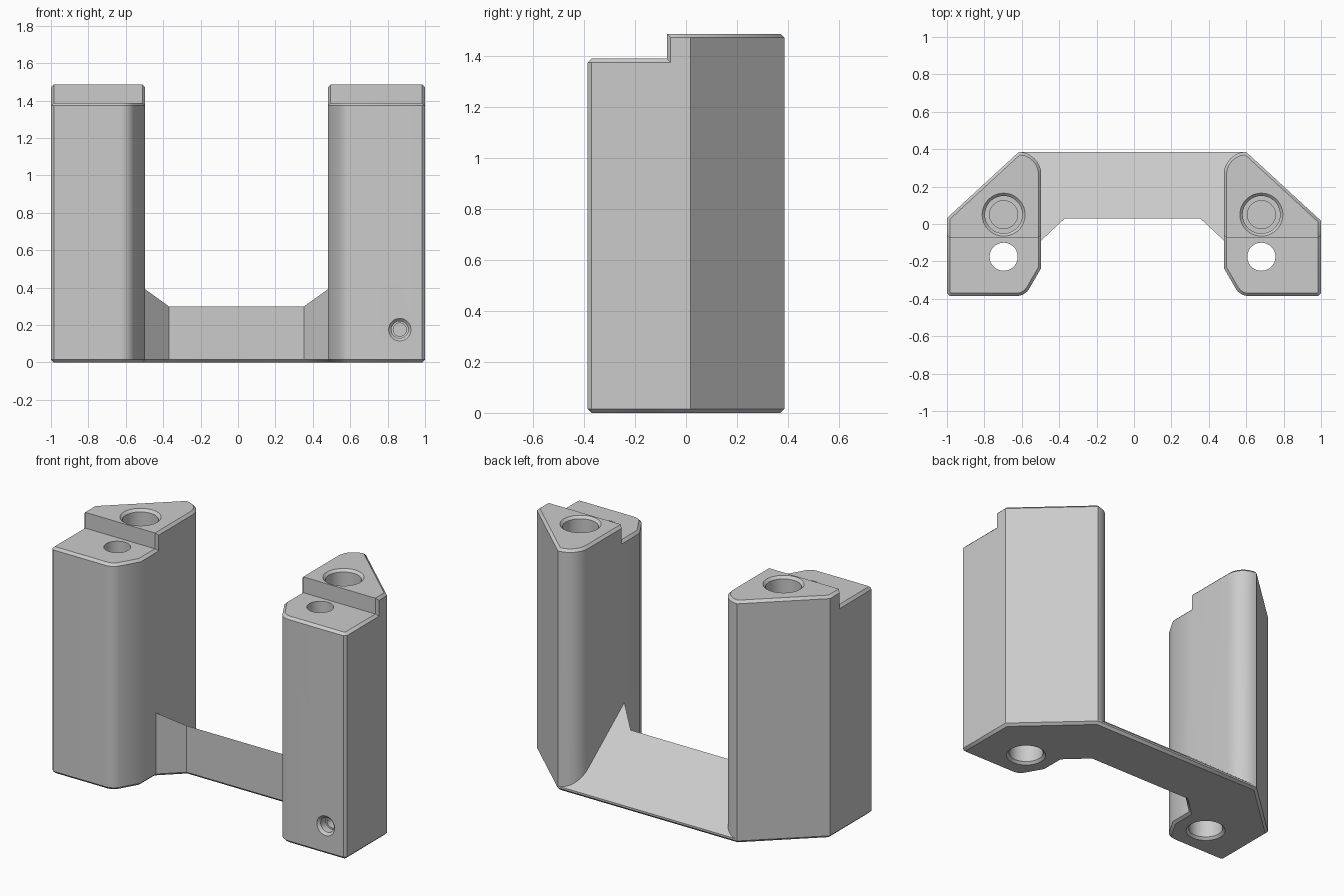
import bpy, bmesh
from math import cos, sin, radians, pi
from mathutils import Matrix, Vector

if "Cube" in bpy.data.objects:
    bpy.data.objects.remove(bpy.data.objects["Cube"], do_unlink=True)

MID = -0.008        # mirror line of the two legs
BACK, FRONT = 0.385, -0.385
INNER, APEX = 0.488, 0.608
TOP, LEDGE, STEP_Y = 1.485, 1.388, -0.075
CHAMFER = 0.015


def finish(bm, name):
    bmesh.ops.recalc_face_normals(bm, faces=bm.faces)
    mesh = bpy.data.meshes.new(name)
    bm.to_mesh(mesh)
    bm.free()
    obj = bpy.data.objects.new(name, mesh)
    bpy.context.collection.objects.link(obj)
    return obj


def prism(name, outline, top):
    """Extrude a plan outline from the ground to the height top(y)."""
    bm = bmesh.new()
    low = [bm.verts.new((x, y, 0)) for x, y in outline]
    high = [bm.verts.new((x, y, top(y))) for x, y in outline]
    bm.faces.new(low)
    bm.faces.new(high)
    for i in range(len(low)):
        j = (i + 1) % len(low)
        bm.faces.new((low[i], low[j], high[j], high[i]))
    return finish(bm, name)


def drill(name, matrix, profile, sides=48):
    """Turned cutter: (radius, depth) pairs along the local z axis."""
    bm = bmesh.new()
    rings = []
    for r, d in profile:
        rings.append([bm.verts.new(matrix @ Vector((r * cos(2 * pi * i / sides),
                                                    r * sin(2 * pi * i / sides), d)))
                      for i in range(sides)])
    bm.faces.new(rings[0])
    bm.faces.new(rings[-1])
    for a, b in zip(rings, rings[1:]):
        for i in range(sides):
            j = (i + 1) % sides
            bm.faces.new((a[i], a[j], b[j], b[i]))
    return finish(bm, name)


def combine(target, other, operation):
    """Apply a boolean and discard the second object."""
    other.hide_render = True
    mod = target.modifiers.new("combine", "BOOLEAN")
    mod.operation, mod.solver, mod.object = operation, "EXACT", other
    bpy.context.view_layer.objects.active = target
    bpy.ops.object.modifier_apply(modifier=mod.name)
    bpy.data.objects.remove(other, do_unlink=True)


def chamfer(obj, is_cap):
    """Chamfer the edges that separate cap faces from the walls."""
    bm = bmesh.new()
    bm.from_mesh(obj.data)
    bmesh.ops.remove_doubles(bm, verts=bm.verts, dist=0.0001)
    bmesh.ops.dissolve_limit(bm, angle_limit=radians(0.5),
                             verts=bm.verts, edges=bm.edges)
    bm.normal_update()
    edges = [e for e in bm.edges if len(e.link_faces) == 2
             and is_cap(e.link_faces[0]) != is_cap(e.link_faces[1])]
    bmesh.ops.bevel(bm, geom=edges, offset=CHAMFER, offset_type="OFFSET",
                    segments=1, profile=0.5, affect="EDGES", clamp_overlap=False)
    bm.to_mesh(obj.data)
    bm.free()


def arc(cx, cy, r, start, end, steps):
    angles = [radians(start + (end - start) * i / steps) for i in range(steps + 1)]
    return [(cx + r * cos(a), cy + r * sin(a)) for a in angles]


def top_cap(face):
    step = face.normal.y < -0.99 and abs(face.calc_center_median().y - STEP_Y) < 0.01
    return face.normal.z > 0.9 or step


def make_leg(name, side):
    outer = 1 - side * MID
    r = APEX - INNER
    plan = [(outer - CHAMFER, FRONT), (outer, FRONT + CHAMFER),
            (outer, BACK - (outer - APEX) * 0.92), (APEX, BACK)]
    plan += arc(APEX, BACK - r, r, 90, 180, 10)[1:]          # rounded back edge
    plan += [(INNER, -0.235)]
    plan += arc(0.621, FRONT + 0.08, 0.08, 210, 270, 8)      # rounded front edge
    leg = prism(name, [(MID + side * u, y) for u, y in plan], lambda y: TOP)
    # lower ledge at the front of the top
    block = prism("step_cutter", [(-2, -1), (2, -1), (2, STEP_Y), (-2, STEP_Y)],
                  lambda y: 2)
    block.data.transform(Matrix.Translation((0, 0, LEDGE)))
    combine(leg, block, "DIFFERENCE")
    chamfer(leg, top_cap)
    return leg


# Sloping bridge with flared ends
half = [(0.362, 0.03), (0.55, -0.146), (APEX, BACK)]
bridge_plan = [(MID + u, y) for u, y in half] + [(MID - u, y) for u, y in reversed(half)]
bracket = prism("bracket", bridge_plan, lambda y: 0.30 + (0.03 - y) * 0.77)

# Two legs joined to the bridge, then one chamfer round the base
for name, side in (("left_leg", 1), ("right_leg", -1)):
    combine(bracket, make_leg(name, side), "UNION")
chamfer(bracket, lambda f: f.normal.z < -0.9)

# Bolt holes in each leg: a blind one from the top, a through one from below
for side in (1, -1):
    x = MID + side * 0.689
    down = Matrix.Translation((x, 0.05, TOP)) @ Matrix.Rotation(pi, 4, "X")
    bore = [(0.13, -0.015), (0.1, 0.015), (0.1, 0.3), (0.075, 0.3)]
    combine(bracket, drill("top_hole", down, bore + [(0.075, 0.8)]), "DIFFERENCE")
    up = Matrix.Translation((x, -0.175, 0))
    combine(bracket, drill("through_hole", up, bore + [(0.075, 1.6)]), "DIFFERENCE")

# Small screw hole in the front of the left leg
front = Matrix.Translation((0.865, FRONT, 0.175)) @ Matrix.Rotation(-pi / 2, 4, "X")
combine(bracket, drill("screw_hole", front, [(0.075, -0.015), (0.045, 0.015), (0.045, 0.06),
                                             (0.035, 0.06), (0.035, 0.25)]), "DIFFERENCE")

# Plain grey finish
grey = bpy.data.materials.new("light_grey")
grey.use_nodes = True
colour = (0.6, 0.6, 0.6, 1)
grey.diffuse_color = colour
grey.node_tree.nodes["Principled BSDF"].inputs["Base Color"].default_value = colour
bracket.data.materials.clear()
bracket.data.materials.append(grey)

bpy.ops.object.select_all(action="DESELECT")
bracket.select_set(True)
bpy.context.view_layer.objects.active = bracket
bpy.ops.object.shade_smooth_by_angle(angle=radians(35))
